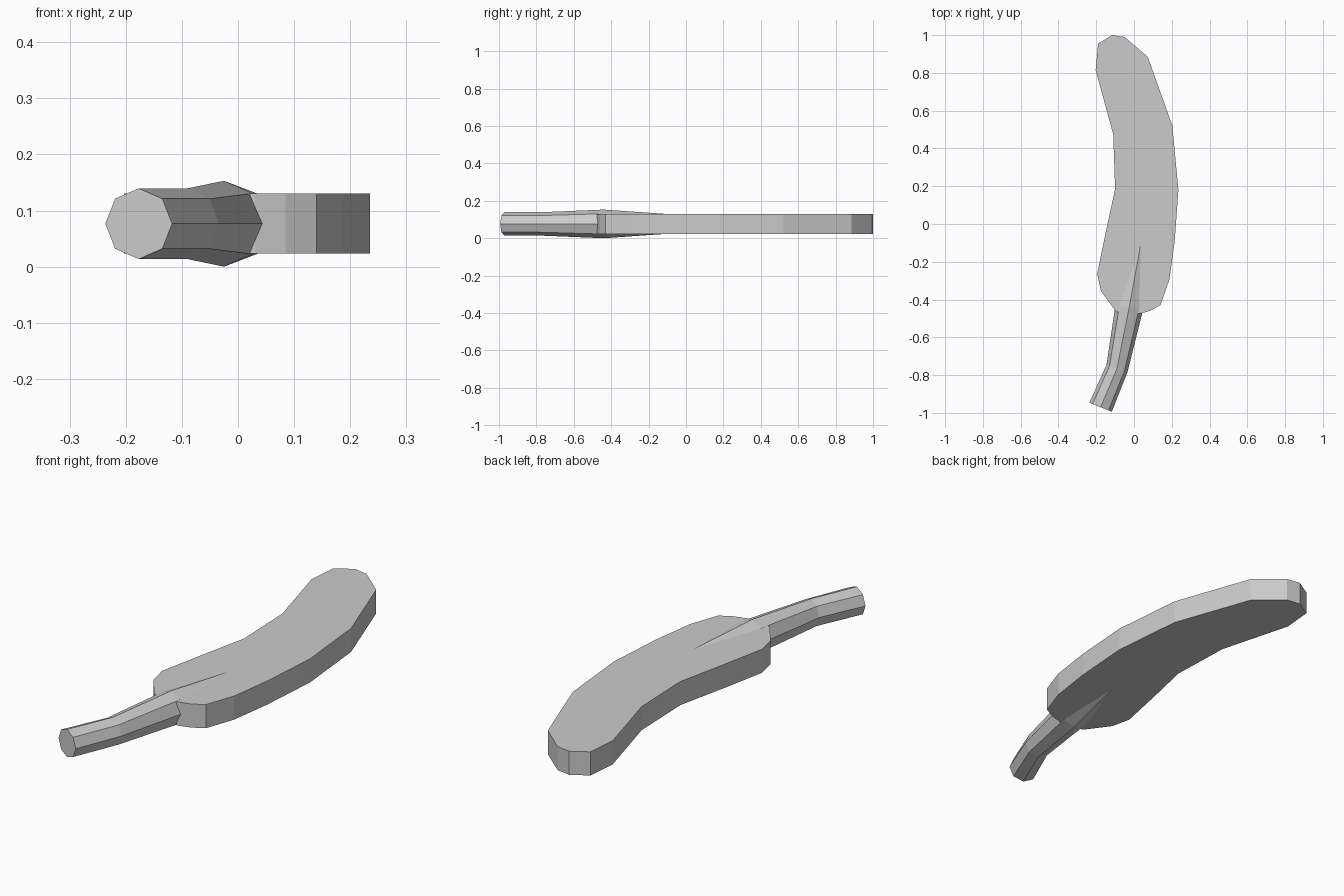
import bpy, bmesh
from math import sin, cos, pi
from mathutils import Vector

if "Cube" in bpy.data.objects:
    bpy.data.objects.remove(bpy.data.objects["Cube"])

MID = 0.0765


def finish(bm, name):
    bmesh.ops.recalc_face_normals(bm, faces=bm.faces)
    mesh = bpy.data.meshes.new(name)
    bm.to_mesh(mesh)
    bm.free()
    obj = bpy.data.objects.new(name, mesh)
    bpy.context.collection.objects.link(obj)


# Curved flat blade: outline extruded upward
outline = [(-0.19, 0.955), (-0.115, 1.0), (-0.05, 0.99), (0.073, 0.885),
           (0.203, 0.52), (0.235, 0.18), (0.215, -0.095), (0.187, -0.295),
           (0.14, -0.43), (0.085, -0.46), (0.03, -0.475), (-0.095, -0.465),
           (-0.175, -0.355), (-0.195, -0.265), (-0.15, -0.045), (-0.1, 0.185),
           (-0.11, 0.475), (-0.203, 0.815)]
bm = bmesh.new()
base = bm.faces.new([bm.verts.new((x, y, MID - 0.0535)) for x, y in outline])
top = bmesh.ops.extrude_face_region(bm, geom=[base], use_keep_orig=True)
bmesh.ops.translate(bm, vec=(0, 0, 0.107),
                    verts=[g for g in top["geom"] if isinstance(g, bmesh.types.BMVert)])
finish(bm, "blade")

# Octagonal bent handle, tapering into the blade: (x, y, radius, z radius)
path = [(-0.177, -0.97, 0.064, 0.063), (-0.09, -0.765, 0.059, 0.063),
        (-0.025, -0.44, 0.074, 0.0765), (0.073, 0.1, 0.036, 0.039)]
tangents = [(0.37, 0.93), (0.34, 0.94), (0.19, 0.98), (0.18, 0.98)]
bm = bmesh.new()
rings = []
for (x, y, r, rz), t in zip(path, tangents):
    t = Vector(t).normalized()
    rings.append([bm.verts.new((x + t.y * r * cos(a), y - t.x * r * cos(a), MID + rz * sin(a)))
                  for a in (k * pi / 4 for k in range(8))])
for a, b in zip(rings, rings[1:]):
    for i in range(8):
        j = (i + 1) % 8
        bm.faces.new((a[i], a[j], b[j], b[i]))
bm.faces.new(rings[0])
bm.faces.new(rings[-1])
finish(bm, "handle")
